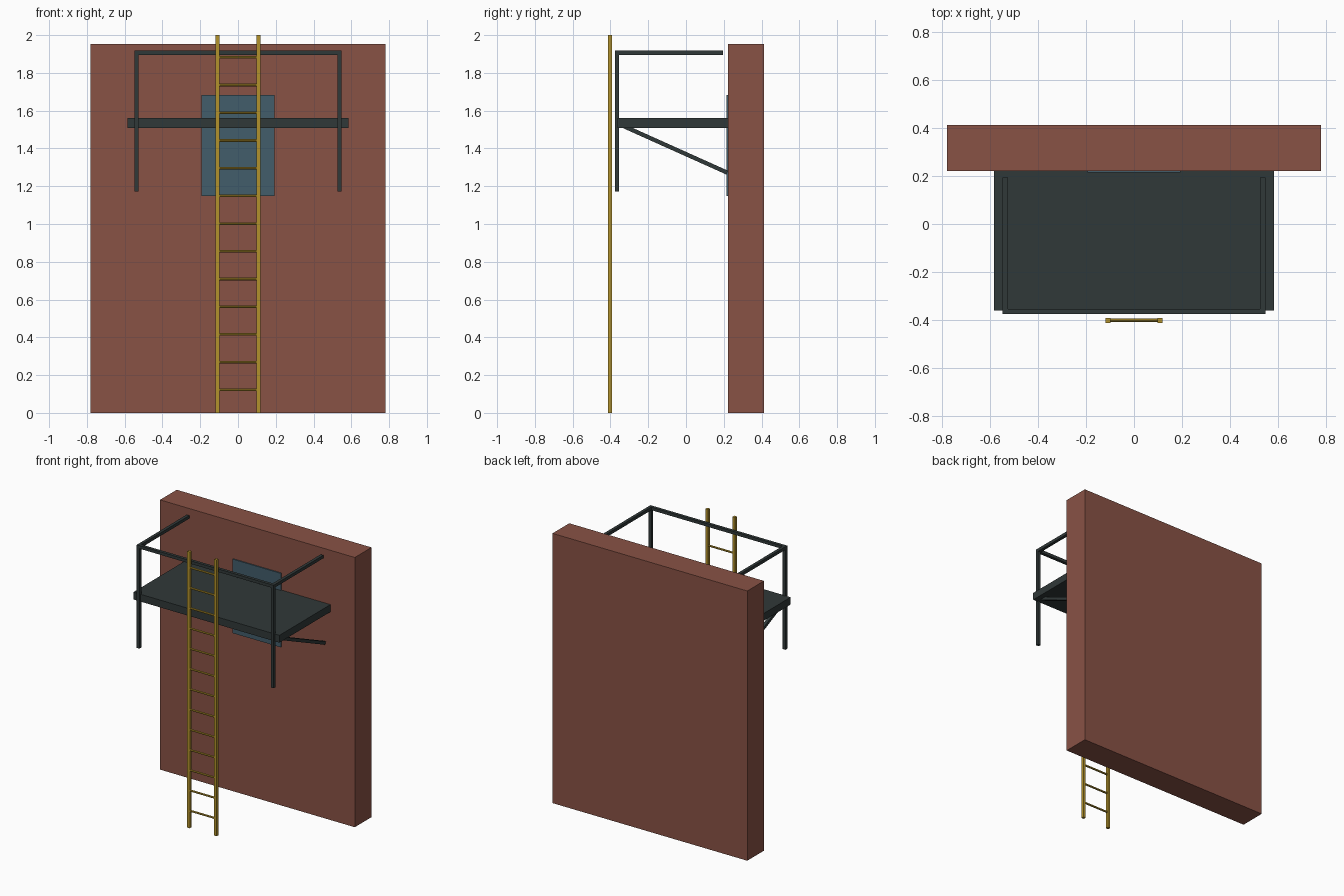
import bpy
import math
from mathutils import Vector

cube = bpy.data.objects.get("Cube")
if cube:
    bpy.data.objects.remove(cube, do_unlink=True)


def material(name, color):
    m = bpy.data.materials.new(name)
    m.use_nodes = True
    m.diffuse_color = (*color, 1)
    m.node_tree.nodes["Principled BSDF"].inputs["Base Color"].default_value = (*color, 1)
    return m


brick = material("brick red", (0.25, 0.085, 0.06))
steel = material("dark steel", (0.03, 0.04, 0.04))
glass = material("blue grey", (0.055, 0.11, 0.145))
yellow = material("ladder yellow", (0.45, 0.29, 0.025))


def finish(name, mat):
    obj = bpy.context.object
    obj.name = name
    obj.data.materials.append(mat)
    return obj


def box(name, mat, x, y, z):
    """Box spanning the given (low, high) ranges."""
    ranges = (x, y, z)
    bpy.ops.mesh.primitive_cube_add(size=1, location=[sum(r) / 2 for r in ranges])
    obj = finish(name, mat)
    obj.scale = [r[1] - r[0] for r in ranges]
    return obj


def around(c, width):
    return (c - width / 2, c + width / 2)


# Wall and doorway panel
box("wall", brick, (-0.78, 0.78), (0.222, 0.413), (0, 1.953))
box("door", glass, (-0.193, 0.193), (0.214, 0.224), (1.148, 1.684))

# Platform deck
box("platform", steel, (-0.585, 0.585), (-0.362, 0.222), (1.507, 1.56))

# Guard rail and braces
BAR = 0.022
POST_X, POST_Y, RAIL_Z = 0.537, -0.365, 1.907
box("front_rail", steel, (-POST_X - BAR / 2, POST_X + BAR / 2),
    around(POST_Y, BAR), around(RAIL_Z, BAR))
brace_start, brace_end = Vector((0, -0.35, 1.527)), Vector((0, 0.218, 1.272))
for side, label in ((1, "left"), (-1, "right")):
    x = around(side * POST_X, BAR)
    box(label + "_post", steel, x, around(POST_Y, BAR), (1.172, RAIL_Z + BAR / 2))
    box(label + "_rail", steel, x, (POST_Y, 0.195), around(RAIL_Z, BAR))
    span = brace_end - brace_start
    brace = box(label + "_brace", steel, x, around(0, span.length), around(0, BAR))
    brace.location = (brace_start + brace_end) / 2 + Vector((side * POST_X, 0, 0))
    brace.rotation_euler.x = math.atan2(span.z, span.y)

# Ladder
LADDER_X, LADDER_Y = 0.108, -0.402
for side, label in ((1, "left"), (-1, "right")):
    box(label + "_ladder_rail", yellow, around(side * LADDER_X, 0.021),
        around(LADDER_Y, 0.021), (0, 2))
for i in range(13):
    bpy.ops.mesh.primitive_cylinder_add(
        vertices=8, radius=0.007, depth=2 * LADDER_X,
        location=(0, LADDER_Y, 0.122 + i * 0.1467), rotation=(0, math.pi / 2, 0))
    finish("ladder_rung", yellow)
